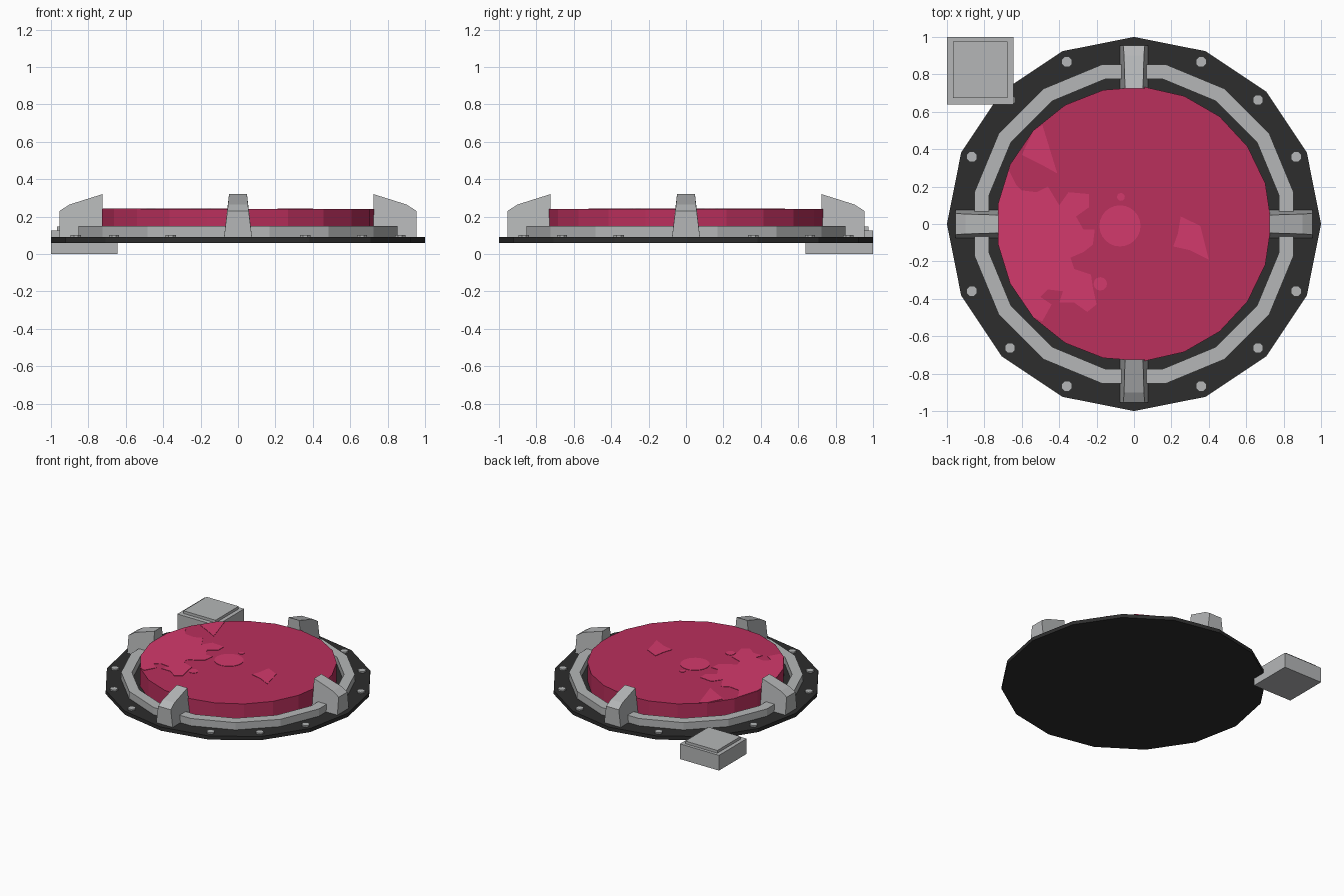
import bpy, bmesh, math
from mathutils import Matrix

if "Cube" in bpy.data.objects:
    bpy.data.objects.remove(bpy.data.objects["Cube"])


def material(name, rgb):
    m = bpy.data.materials.new(name)
    m.diffuse_color = (*rgb, 1)
    m.use_nodes = True
    m.node_tree.nodes["Principled BSDF"].inputs["Base Color"].default_value = m.diffuse_color
    return m


DARK = material("dark_iron", (0.026, 0.026, 0.026))
GREY = material("grey_metal", (0.46, 0.47, 0.475))
RED = material("crimson", (0.49, 0.029, 0.108))
PINK = material("light_crimson", (0.65, 0.042, 0.15))


def finish(name, bm, mat):
    bmesh.ops.recalc_face_normals(bm, faces=bm.faces)
    me = bpy.data.meshes.new(name)
    bm.to_mesh(me)
    bm.free()
    me.materials.append(mat)
    ob = bpy.data.objects.new(name, me)
    bpy.context.collection.objects.link(ob)
    return ob


def circle(r, n, start=0.0, cx=0.0, cy=0.0):
    return [(cx + r * math.cos(start + math.tau * i / n),
             cy + r * math.sin(start + math.tau * i / n)) for i in range(n)]


def prism(name, pts, z0, z1, mat):
    bm = bmesh.new()
    face = bm.faces.new([bm.verts.new((x, y, z0)) for x, y in pts])
    ext = bmesh.ops.extrude_face_region(bm, geom=[face], use_keep_orig=True)
    for g in ext["geom"]:
        if isinstance(g, bmesh.types.BMVert):
            g.co.z = z1
    return finish(name, bm, mat)


# Base plate and raised disc
prism("base_plate", circle(1.0, 16), 0.06, 0.09, DARK)
prism("red_disc", circle(0.735, 21), 0.09, 0.24, RED)

# Raised ring around the disc
bm = bmesh.new()
n = 16
loops = []
for r, z in ((0.87, 0.088), (0.87, 0.15), (0.79, 0.15), (0.79, 0.088)):
    loops.append([bm.verts.new((x, y, z)) for x, y in circle(r, n, math.pi / n)])
for a in range(4):
    b = (a + 1) % 4
    for i in range(n):
        j = (i + 1) % n
        bm.faces.new((loops[a][i], loops[a][j], loops[b][j], loops[b][i]))
finish("raised_ring", bm, GREY)

# Four tapered clamps: (radius, half width, height) along each side
section = [(0.725, 0.075, 0.088), (0.955, 0.075, 0.088), (0.955, 0.057, 0.23),
           (0.90, 0.053, 0.265), (0.725, 0.048, 0.32)]
for k in range(4):
    bm = bmesh.new()
    sides = [[bm.verts.new((r, s * w, z)) for r, w, z in section] for s in (-1, 1)]
    bm.faces.new(sides[0])
    bm.faces.new(sides[1])
    for i in range(5):
        j = (i + 1) % 5
        bm.faces.new((sides[0][i], sides[0][j], sides[1][j], sides[1][i]))
    bm.transform(Matrix.Rotation(k * math.pi / 2, 4, "Z"))
    finish(f"clamp_{k + 1}", bm, GREY)

# Bolts near the plate corners, skipping the clamps
for k in range(16):
    if k % 4:
        a = k * math.tau / 16
        prism(f"bolt_{k}", circle(0.03, 8, math.pi / 8, 0.938 * math.cos(a), 0.938 * math.sin(a)),
              0.061, 0.102, GREY)

# Square box with a slightly raised lid
prism("corner_box", [(-1, 0.64), (-0.645, 0.64), (-0.645, 1), (-1, 1)], 0, 0.125, GREY)
prism("corner_box_lid", [(-0.968, 0.675), (-0.677, 0.675), (-0.677, 0.975), (-0.968, 0.975)],
      0.12, 0.147, GREY)

# Lighter painted patches on the disc
rim = circle(0.733, 21)
patches = {
    "round_patch": circle(0.11, 24, 0, -0.075, -0.01),
    "dot_patch": circle(0.021, 12, 0, -0.07, 0.145),
    "right_patch": [(0.25, 0.04), (0.355, -0.01), (0.40, -0.19), (0.30, -0.14),
                    (0.21, -0.12), (0.235, -0.05)],
    "upper_patch": [rim[8], (-0.49, 0.53), (-0.41, 0.27), (-0.50, 0.32), (-0.60, 0.37)],
    "left_patch": [(-0.67, 0.29), (-0.63, 0.21), (-0.60, 0.18), (-0.52, 0.17), (-0.46, 0.20),
                   (-0.40, 0.10), (-0.35, 0.17), (-0.24, 0.16), (-0.24, 0.09), (-0.31, 0.04),
                   (-0.27, -0.03), (-0.21, -0.03), (-0.22, -0.11), (-0.27, -0.15),
                   (-0.34, -0.18), (-0.32, -0.24), (-0.23, -0.27), (-0.22, -0.34),
                   (-0.20, -0.43), (-0.25, -0.47), (-0.32, -0.42), (-0.40, -0.42),
                   (-0.38, -0.36), (-0.46, -0.35), (-0.50, -0.39), (-0.44, -0.43),
                   (-0.49, -0.52), rim[13], rim[12], rim[11], rim[10]],
    "small_oval_patch": circle(0.036, 12, 0, -0.18, -0.32),
}
for name, pts in patches.items():
    prism(name, pts, 0.239, 0.243, PINK)
